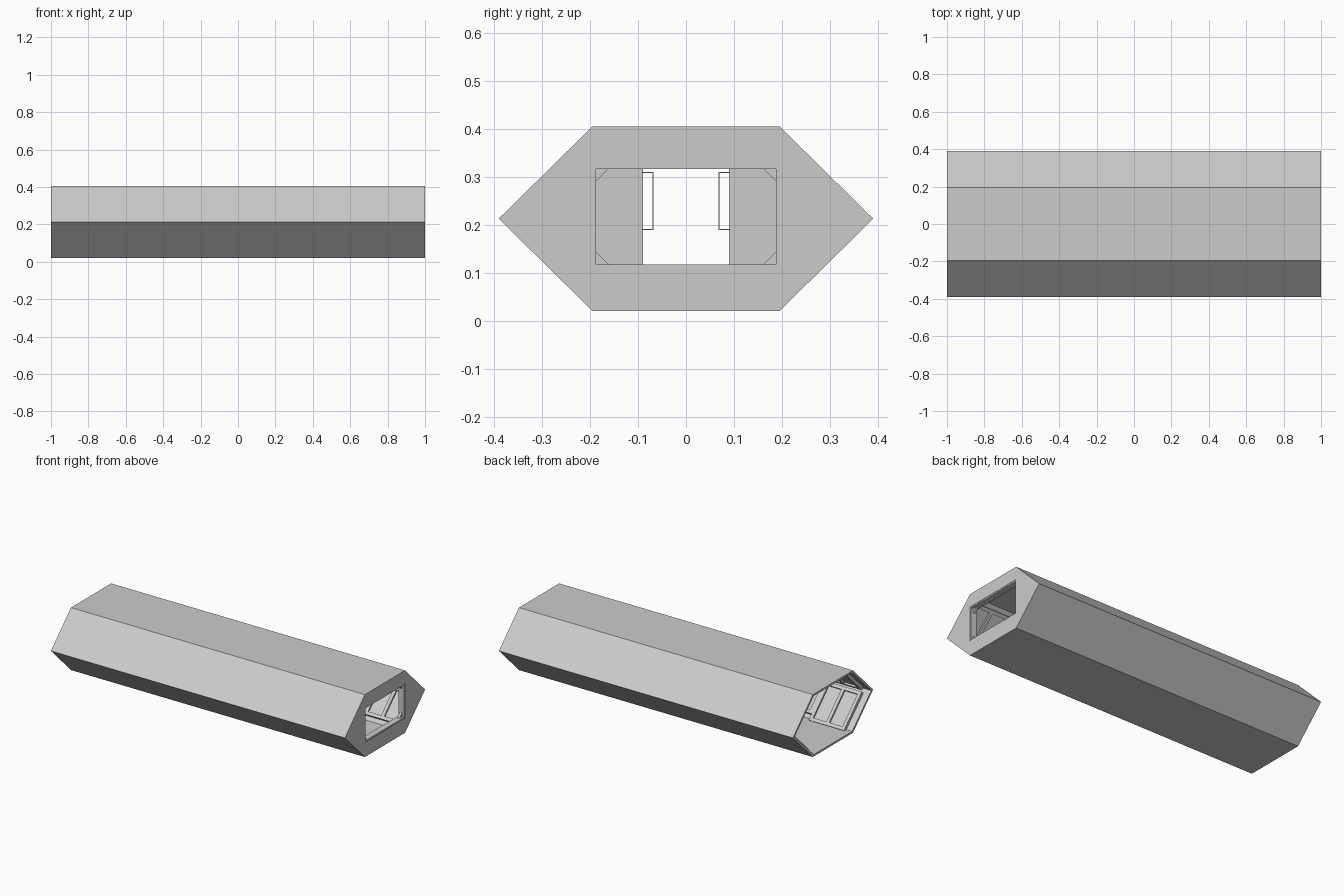
import bpy, bmesh, math
from mathutils import Vector, Matrix

if "Cube" in bpy.data.objects:
    bpy.data.objects.remove(bpy.data.objects["Cube"])

HEX = [(-0.39, 0.213), (-0.195, 0.021), (0.195, 0.021),
       (0.39, 0.213), (0.195, 0.405), (-0.195, 0.405)]


def inset_hex(d):
    return [(y * (1 - d / 0.276), 0.213 + (z - 0.213) * (1 - d / 0.192)) for y, z in HEX]


def rect(y, z0, z1):
    return [(-y, z0), (y, z0), (y, z1), (-y, z1)]


def finish(name, bm):
    bmesh.ops.recalc_face_normals(bm, faces=bm.faces)
    me = bpy.data.meshes.new(name)
    bm.to_mesh(me)
    bm.free()
    ob = bpy.data.objects.new(name, me)
    bpy.context.collection.objects.link(ob)
    return ob


def prism(name, prof, x0, x1):
    """Extrude a (y, z) profile along x."""
    bm = bmesh.new()
    f = bm.faces.new([bm.verts.new((x0, y, z)) for y, z in prof])
    r = bmesh.ops.extrude_face_region(bm, geom=[f])
    vs = [v for v in r['geom'] if isinstance(v, bmesh.types.BMVert)]
    bmesh.ops.translate(bm, verts=vs, vec=(x1 - x0, 0, 0))
    return finish(name, bm)


def cut(ob, prof, x0, x1):
    c = prism(ob.name + "_cutter", prof, x0, x1)
    c.hide_render = True
    c.hide_viewport = True
    m = ob.modifiers.new("opening", 'BOOLEAN')
    m.object = c
    m.solver = 'EXACT'


def box(bm, lo, hi, mat=Matrix()):
    lo, hi = Vector(lo), Vector(hi)
    m = mat @ Matrix.Translation((lo + hi) / 2) @ Matrix.Diagonal((*(hi - lo), 1))
    bmesh.ops.create_cube(bm, size=1, matrix=m)


# outer hull, open at the left end, with a doorway in the right end wall
hull = prism("hull", HEX, -1, 1)
cut(hull, inset_hex(0.012), -1.1, 0.98)
cut(hull, rect(0.195, 0.11, 0.325), 0.9, 1.1)

# door frame with corner gussets
frame = prism("door_frame", rect(0.195, 0.11, 0.325), 0.96, 0.998)
cut(frame, rect(0.187, 0.118, 0.317), 0.9, 1.1)
for sy in (-1, 1):
    for z, sz in ((0.112, 1), (0.323, -1)):
        y = sy * 0.193
        prism("door_gusset", [(y, z), (y - sy * 0.038, z), (y, z + sz * 0.038)], 0.97, 0.985)

# inner bulkhead with a narrow passage
bulkhead = prism("bulkhead", inset_hex(0.012), -0.02, 0.02)
cut(bulkhead, rect(0.09, 0.06, 0.35), -0.1, 0.1)

# wall frames: ribs, rails and a recessed pane on each sloping wall
for side in (-1, 1):
    for level in (-1, 1):
        up = Vector((0, side * 0.195, -level * -0.192)).normalized()
        up = Vector((0, -side * 0.195, level * 0.192)).normalized()
        tip = Vector((0, side * 0.39, 0.213))
        normal = Vector((0, -side * 0.192, -level * 0.195)).normalized()
        m = Matrix((Vector((1, 0, 0)), up, normal)).transposed().to_4x4()
        m.translation = tip
        bm = bmesh.new()
        for i in range(8):
            x = -0.96 + i * 0.24
            end = 0.245
            if i == 0 and level < 0:
                end = 0.285 if side < 0 else 0.273
            for rx in (x, x + 0.11, x + 0.22):
                box(bm, (rx, 0.04, 0.013), (rx + 0.02, end, 0.033), m)
            box(bm, (x, 0.04, 0.013), (x + 0.24, 0.06, 0.033), m)
            box(bm, (x, end - 0.02, 0.013), (x + 0.24, end, 0.033), m)
            box(bm, (x, 0.05, 0.014), (x + 0.24, end - 0.01, 0.022), m)
        finish("wall_frames", bm)

# thin hollow boxes beside the passage
bm = bmesh.new()
for s in (-1, 1):
    for y0, y1, z0, z1 in ((0.068, 0.07, 0.19, 0.31),
                           (0.07, 0.092, 0.308, 0.31), (0.07, 0.092, 0.19, 0.192)):
        a, b = sorted((s * y0, s * y1))
        box(bm, (-0.02, a, z0), (0.1, b, z1))
finish("passage_rails", bm)
